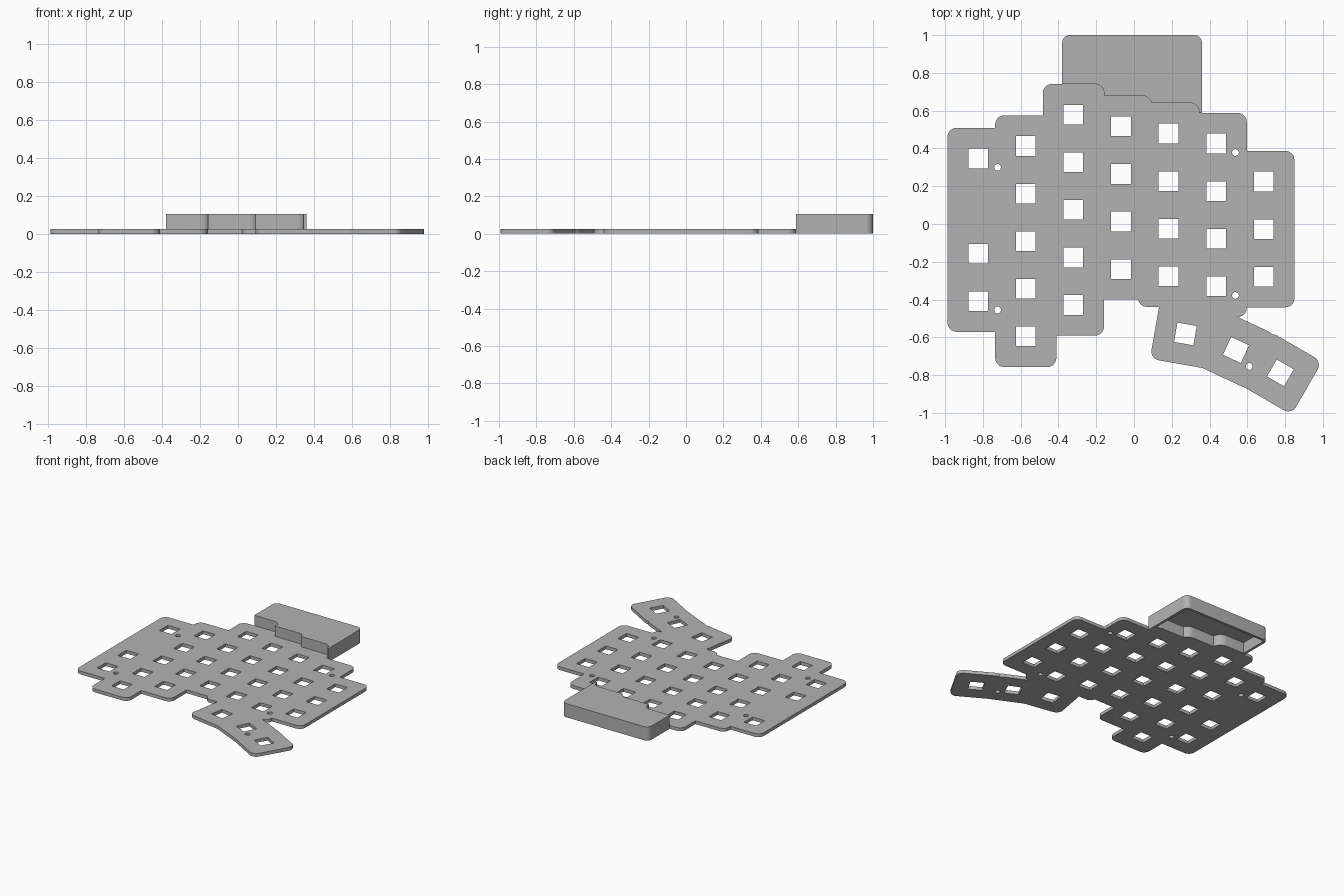
import bpy, bmesh, math
from mathutils import Vector
from mathutils.geometry import delaunay_2d_cdt

if "Cube" in bpy.data.objects:
    bpy.data.objects.remove(bpy.data.objects["Cube"], do_unlink=True)

PITCH = 0.252       # spacing between switches
CELL = 0.162        # half width of the plate around one switch
HOLE = 0.052        # half width of a switch cutout
CORNER = 0.048
PLATE_TOP = 0.025
BOX_TOP = 0.105
WALL = 0.02

grey = bpy.data.materials.new("plain grey")
grey.use_nodes = True
colour = (0.45, 0.45, 0.45, 1)
grey.diffuse_color = colour
grey.node_tree.nodes["Principled BSDF"].inputs["Base Color"].default_value = colour


def rect(cx, cy, hx, hy, radius=0.0, turn=0.0, steps=8):
    """Counterclockwise rectangle outline, optionally rounded and turned."""
    pts = []
    for k, (sx, sy) in enumerate([(1, 1), (-1, 1), (-1, -1), (1, -1)]):
        centre = Vector((sx * (hx - radius), sy * (hy - radius)))
        for i in range(steps + 1 if radius else 1):
            a = math.pi / 2 * (k + i / steps)
            pts.append(centre + radius * Vector((math.cos(a), math.sin(a))))
    c, s = math.cos(math.radians(turn)), math.sin(math.radians(turn))
    return [Vector((cx + c * p.x - s * p.y, cy + s * p.x + c * p.y)) for p in pts]


def circle(cx, cy, r, n=24):
    return [Vector((cx + r * math.cos(math.tau * i / n),
                    cy + r * math.sin(math.tau * i / n))) for i in range(n)]


def build(name, solids, cuts, top, hollow=(), hollow_cuts=(), ceiling=0.0):
    """Solid from merged outlines minus cuts, with an optional pocket underneath."""
    groups = [solids, cuts, hollow, hollow_cuts]
    verts, faces, kind = [], [], []
    for g, outlines in enumerate(groups):
        for outline in outlines:
            faces.append(list(range(len(verts), len(verts) + len(outline))))
            verts += outline
            kind.append(g)
    pts, _, tris, _, _, sources = delaunay_2d_cdt(verts, [], faces, 0, 1e-5)

    bm = bmesh.new()
    cache = {}

    def vert(i, z):
        if (i, z) not in cache:
            cache[i, z] = bm.verts.new((pts[i].x, pts[i].y, z))
        return cache[i, z]

    edges = {}
    for tri, src in zip(tris, sources):
        inside = {kind[f] for f in src}
        if 0 not in inside or 1 in inside:
            continue
        base = ceiling if 2 in inside and 3 not in inside else 0.0
        bm.faces.new([vert(i, top) for i in tri])
        bm.faces.new([vert(i, base) for i in reversed(tri)])
        for a, b in zip(tri, list(tri[1:]) + [tri[0]]):
            edges.setdefault((min(a, b), max(a, b)), []).append(base)
    # upright walls wherever the underside level changes or the outline ends
    for (a, b), levels in edges.items():
        low, high = (levels + [top])[:2]
        if low != high:
            bm.faces.new([vert(a, low), vert(b, low), vert(b, high), vert(a, high)])
    bmesh.ops.recalc_face_normals(bm, faces=bm.faces)
    bmesh.ops.dissolve_limit(bm, angle_limit=0.01, verts=bm.verts, edges=bm.edges)

    mesh = bpy.data.meshes.new(name)
    bm.to_mesh(mesh)
    bm.free()
    mesh.materials.append(grey)
    obj = bpy.data.objects.new(name, mesh)
    bpy.context.collection.objects.link(obj)
    bpy.ops.object.select_all(action='DESELECT')
    obj.select_set(True)
    bpy.context.view_layer.objects.active = obj
    bpy.ops.object.shade_smooth_by_angle(angle=0.22)
    return obj


# Switch columns: top switch height and number of rows, left to right
columns = [(0.347, 4), (0.413, 5), (0.579, 5), (0.517, 4),
           (0.479, 4), (0.426, 4), (0.225, 3)]
thumbs = [(0.272, -0.582, -10), (0.54, -0.667, -25), (0.775, -0.788, -30)]
screws = [(-0.722, 0.3), (-0.722, -0.455), (0.537, 0.378),
          (0.537, -0.378), (0.61, -0.754)]

outlines, grown, holes = [], [], []
for i, (first, rows) in enumerate(columns):
    x = -0.825 + PITCH * i
    span = PITCH * (rows - 1) / 2
    size = (CELL, span + CELL)
    outlines.append(rect(x, first - span, *size, CORNER))
    grown.append(rect(x, first - span, size[0] + WALL, size[1] + WALL, CORNER + WALL))
    for row in range(rows):
        if (i, row) != (0, 1):      # one position is left blank
            holes.append(rect(x, first - PITCH * row, HOLE, HOLE))

# Thumb cluster and screw holes
thumb_outlines = [rect(x, y, CELL, CELL, CORNER, t) for x, y, t in thumbs]
holes += [rect(x, y, HOLE, HOLE, 0, t) for x, y, t in thumbs]
holes += [circle(x, y, 0.018) for x, y in screws]

build("switch_plate", outlines + thumb_outlines, holes, PLATE_TOP)

# Open-bottomed controller cover whose front follows the plate edge
cover = (-0.01, 0.75, 0.37, 0.25)
build("controller_cover", [rect(*cover, 0.04)], outlines, BOX_TOP,
      hollow=[rect(*cover[:2], cover[2] - WALL, cover[3] - WALL, 0.02)],
      hollow_cuts=grown, ceiling=BOX_TOP - WALL)
